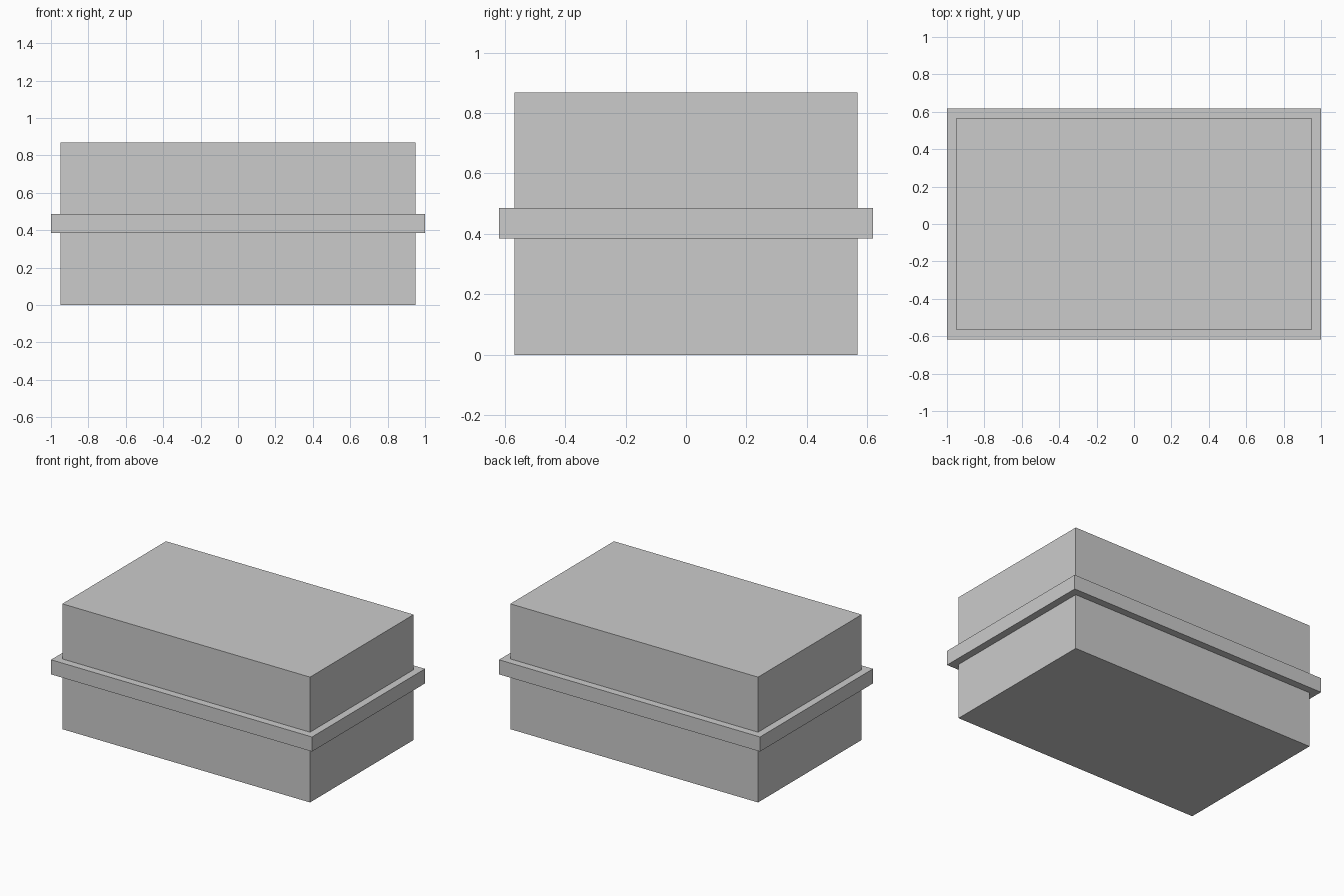
import bpy

if "Cube" in bpy.data.objects:
    bpy.data.objects.remove(bpy.data.objects["Cube"])


def box(name, size, z_mid):
    bpy.ops.mesh.primitive_cube_add(size=1, location=(0, 0, z_mid))
    obj = bpy.context.object
    obj.name = name
    obj.scale = size
    bpy.ops.object.transform_apply(location=False, rotation=False, scale=True)
    return obj


HEIGHT = 0.868

# Main case
box("case_body", (1.898, 1.134, HEIGHT), HEIGHT / 2)

# Protruding band around the middle
box("middle_band", (2.0, 1.236, 0.101), HEIGHT / 2 + 0.002)
